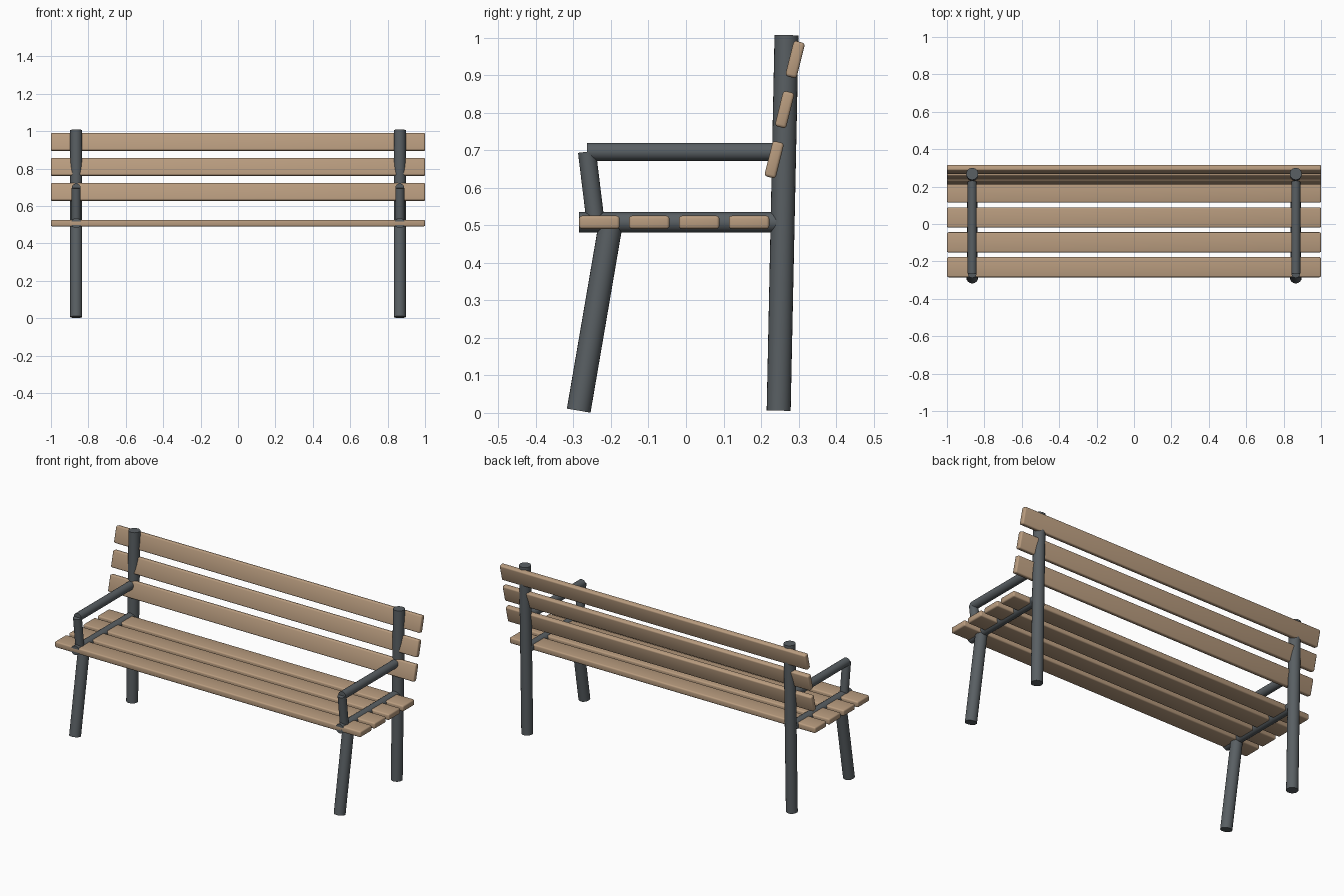
import bpy, bmesh, math
from mathutils import Vector

if "Cube" in bpy.data.objects:
    bpy.data.objects.remove(bpy.data.objects["Cube"])


def material(name, rgb):
    m = bpy.data.materials.new(name)
    m.diffuse_color = (*rgb, 1)
    m.use_nodes = True
    m.node_tree.nodes["Principled BSDF"].inputs["Base Color"].default_value = m.diffuse_color
    return m


WOOD = material("wood", (0.48, 0.33, 0.21))
METAL = material("metal", (0.10, 0.115, 0.125))


def add_object(name, bm, mat):
    me = bpy.data.meshes.new(name)
    bm.to_mesh(me)
    bm.free()
    me.materials.append(mat)
    ob = bpy.data.objects.new(name, me)
    bpy.context.collection.objects.link(ob)
    bpy.ops.object.select_all(action='DESELECT')
    ob.select_set(True)
    bpy.context.view_layer.objects.active = ob
    bpy.ops.object.shade_smooth_by_angle(angle=math.radians(35))
    return ob


def slat(name, y, z, width, thick, tilt):
    """Rounded plank running the full length in x."""
    bm = bmesh.new()
    bmesh.ops.create_cube(bm, size=1)
    bmesh.ops.scale(bm, vec=(2, width, thick), verts=bm.verts)
    bmesh.ops.bevel(bm, geom=bm.edges[:], offset=0.008, segments=3,
                    profile=0.5, affect='EDGES')
    ob = add_object(name, bm, WOOD)
    ob.location = (0, y, z)
    ob.rotation_euler.x = tilt


def tube(name, x, start, end, radius):
    """Capped round bar between two (y, z) points."""
    a, b = Vector((x, *start)), Vector((x, *end))
    bm = bmesh.new()
    bmesh.ops.create_cone(bm, cap_ends=True, segments=24, radius1=radius,
                          radius2=radius, depth=(b - a).length)
    ob = add_object(name, bm, METAL)
    ob.location = (a + b) / 2
    ob.rotation_euler = (b - a).to_track_quat('Z', 'Y').to_euler()


# Seat slats
for i in range(4):
    slat(f"seat_slat_{i + 1}", -0.231 + 0.133 * i, 0.508, 0.108, 0.035, 0)

# Backrest slats, leaning backwards
for i in range(3):
    slat(f"back_slat_{i + 1}", 0.235 + 0.028 * i, 0.675 + 0.1335 * i,
         0.097, 0.031, math.radians(90 - 14))

# Metal side frames
for side, x in (("left", -0.865), ("right", 0.865)):
    tube(f"back_leg_{side}", x, (0.247, 0.006), (0.268, 1.007), 0.032)
    tube(f"front_leg_{side}", x, (-0.286, 0.006), (-0.2, 0.508), 0.032)
    tube(f"seat_rail_{side}", x, (-0.285, 0.508), (0.25, 0.508), 0.027)
    tube(f"arm_post_{side}", x, (-0.241, 0.508), (-0.264, 0.696), 0.024)
    tube(f"armrest_{side}", x, (-0.264, 0.696), (0.25, 0.696), 0.024)
